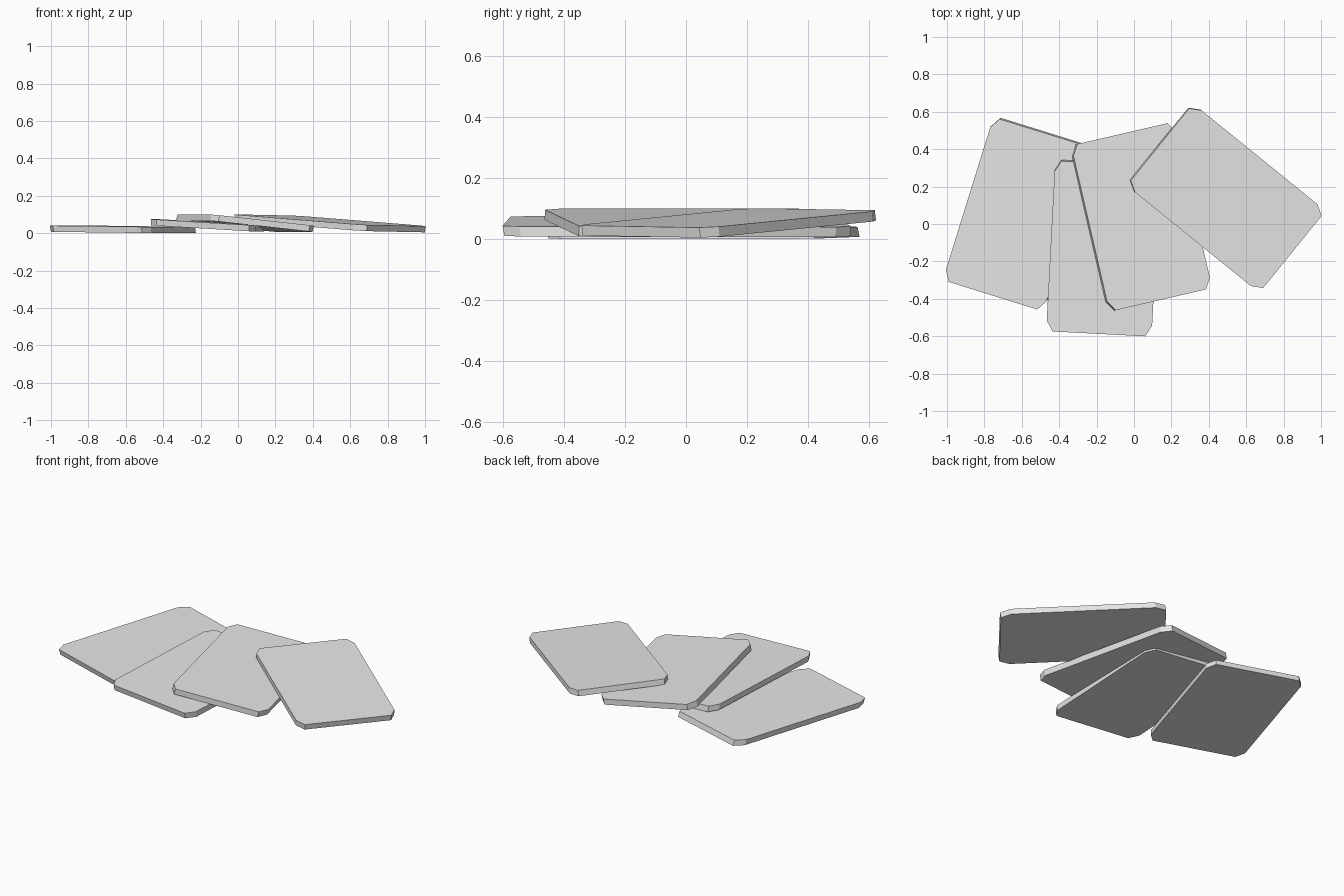
import bpy, bmesh, math
from mathutils import Vector

cube = bpy.data.objects.get("Cube")
if cube:
    bpy.data.objects.remove(cube)

GREY = (0.8, 0.8, 0.8, 1.0)
mat = bpy.data.materials.new("plain_grey")
mat.use_nodes = True
mat.diffuse_color = GREY
mat.node_tree.nodes["Principled BSDF"].inputs["Base Color"].default_value = GREY

HALF_W, HALF_L, THICK = 0.282, 0.456, 0.033
CUT_W, CUT_L = 0.034, 0.057


def card_outline():
    """Rectangle with clipped corners, counter-clockwise."""
    pts = []
    for sx, sy in ((1, 1), (-1, 1), (-1, -1), (1, -1)):
        pair = [(sx * HALF_W, sy * (HALF_L - CUT_L)),
                (sx * (HALF_W - CUT_W), sy * HALF_L)]
        pts += pair if sx == sy else pair[::-1]
    return pts


def add_card(name, center, angle, slope, lean):
    """Slab lying in a tilted plane; lean shifts its underside sideways."""
    bm = bmesh.new()
    top = [bm.verts.new((x, y, slope[0] * x + slope[1] * y))
           for x, y in card_outline()]
    face = bm.faces.new(top)
    ext = bmesh.ops.extrude_face_region(bm, geom=[face], use_keep_orig=True)
    lower = [g for g in ext["geom"] if isinstance(g, bmesh.types.BMVert)]
    bmesh.ops.translate(bm, verts=lower, vec=Vector((lean[0], lean[1], -THICK)))
    bmesh.ops.recalc_face_normals(bm, faces=bm.faces)
    mesh = bpy.data.meshes.new(name)
    bm.to_mesh(mesh)
    bm.free()
    mesh.materials.append(mat)
    obj = bpy.data.objects.new(name, mesh)
    obj.location = center
    obj.rotation_euler.z = math.radians(angle)
    bpy.context.collection.objects.link(obj)


# Fanned cards, each resting on the one before
add_card("bottom_card", (-0.618, 0.052, 0.037), -17.3, (-0.012, 0), (0.003, 0.008))
add_card("second_card", (-0.164, -0.132, 0.058), -3, (-0.06, 0), (0, 0.006))
add_card("third_card", (0.041, 0.039, 0.069), 13, (-0.107, 0), (-0.008, 0))
add_card("top_card", (0.493, 0.138, 0.069), 51, (-0.013, 0.062), (0, 0.006))
